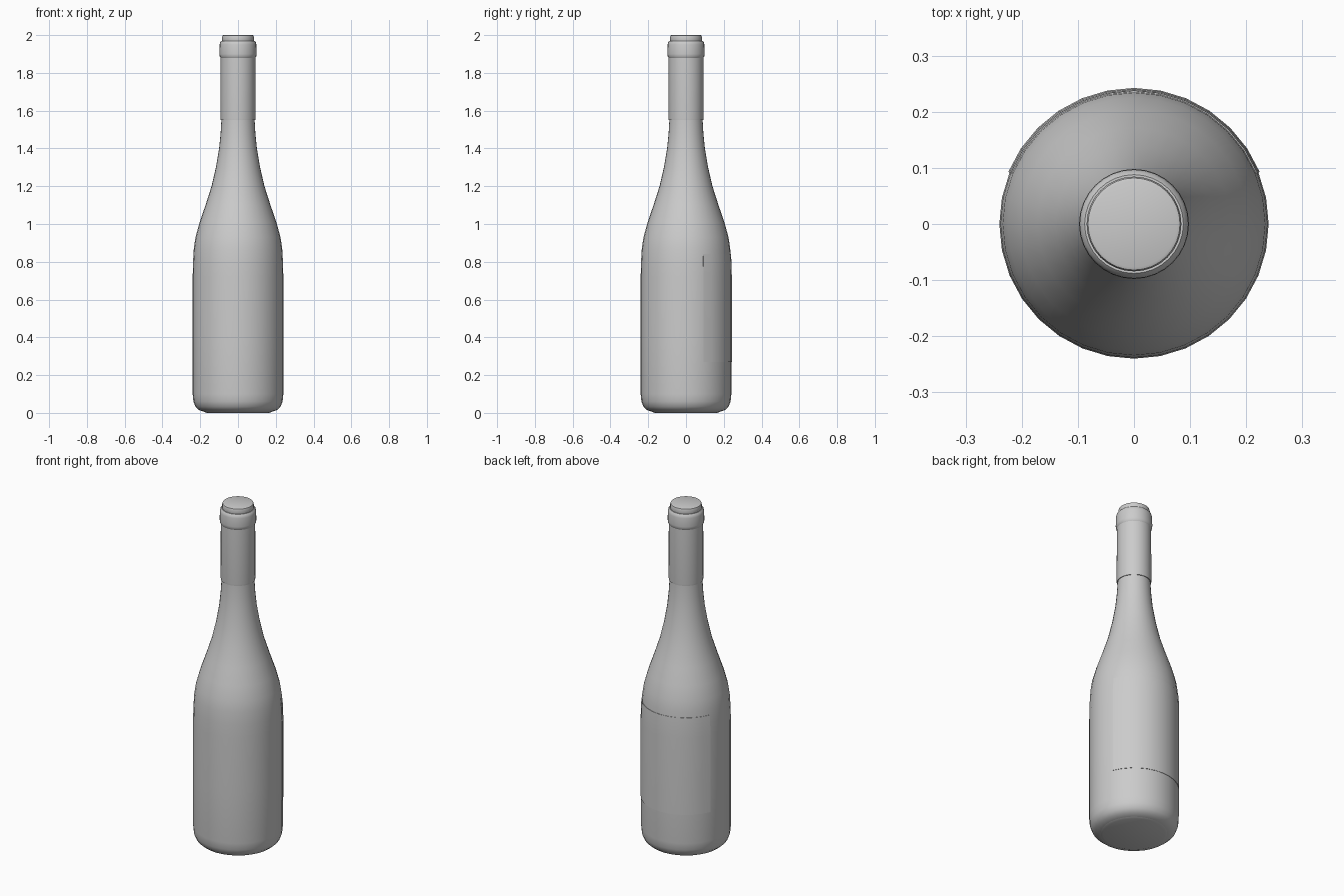
import bpy, bmesh, math

if "Cube" in bpy.data.objects:
    bpy.data.objects.remove(bpy.data.objects["Cube"])

SIDES = 32


def lathe(name, profile, start=0.0, sweep=360.0, sides=SIDES, closed=False, angle=40):
    """Spin a (radius, height) profile around z; radius 0 makes a pole."""
    bm = bmesh.new()
    full = sweep >= 360
    count = sides if full else sides + 1
    rings = []
    for i in range(count):
        a = math.radians(start + sweep * i / sides)
        rings.append([bm.verts.new((r * math.cos(a), r * math.sin(a), z)) for r, z in profile])
    n = len(profile)
    for i in range(sides):
        a, b = rings[i], rings[(i + 1) % count]
        for j in range(n if closed else n - 1):
            k = (j + 1) % n
            bm.faces.new((a[j], b[j], b[k], a[k]))
    if not full:
        bm.faces.new(rings[0])
        bm.faces.new(rings[-1][::-1])
    bmesh.ops.remove_doubles(bm, verts=bm.verts, dist=1e-5)
    bmesh.ops.recalc_face_normals(bm, faces=bm.faces)
    mesh = bpy.data.meshes.new(name)
    bm.to_mesh(mesh)
    bm.free()
    ob = bpy.data.objects.new(name, mesh)
    bpy.context.collection.objects.link(ob)
    bpy.ops.object.select_all(action='DESELECT')
    ob.select_set(True)
    bpy.context.view_layer.objects.active = ob
    bpy.ops.object.shade_smooth_by_angle(angle=math.radians(angle))
    return ob


# Glass body, from base to neck
lathe("bottle_body", [
    (0, 0.004), (0.15, 0.002), (0.175, 0.004), (0.205, 0.014), (0.225, 0.032),
    (0.236, 0.06), (0.24, 0.10), (0.24, 0.40), (0.24, 0.72), (0.238, 0.80),
    (0.234, 0.87), (0.225, 0.93), (0.203, 1.01), (0.172, 1.10), (0.140, 1.20),
    (0.117, 1.30), (0.100, 1.40), (0.092, 1.48), (0.088, 1.55), (0.087, 1.60), (0, 1.60)])

# Foil sleeve around the neck
lathe("neck_foil", [(0, 1.55), (0.092, 1.55), (0.093, 1.56), (0.092, 1.885), (0, 1.885)])

# Thick collar under the mouth
lathe("lip_ring", [
    (0, 1.88), (0.092, 1.88), (0.097, 1.888), (0.098, 1.90), (0.097, 1.95),
    (0.094, 1.963), (0.088, 1.97), (0, 1.97)])

# Closed mouth cap
lathe("top_cap", [
    (0, 1.96), (0.083, 1.96), (0.0845, 1.975), (0.0845, 1.99), (0.082, 1.998), (0.077, 2.0), (0, 2.0)])

# Thin label wrapped over the back of the body
lathe("back_label", [
    (0.235, 0.27), (0.2425, 0.27), (0.2425, 0.72), (0.2405, 0.80), (0.238, 0.84), (0.231, 0.84)],
    start=22.5, sweep=135, sides=12, closed=True)

# Base foot disc sits on the ground
lathe("base_disc", [(0, 0), (0.165, 0), (0.178, 0.005), (0, 0.005)])
